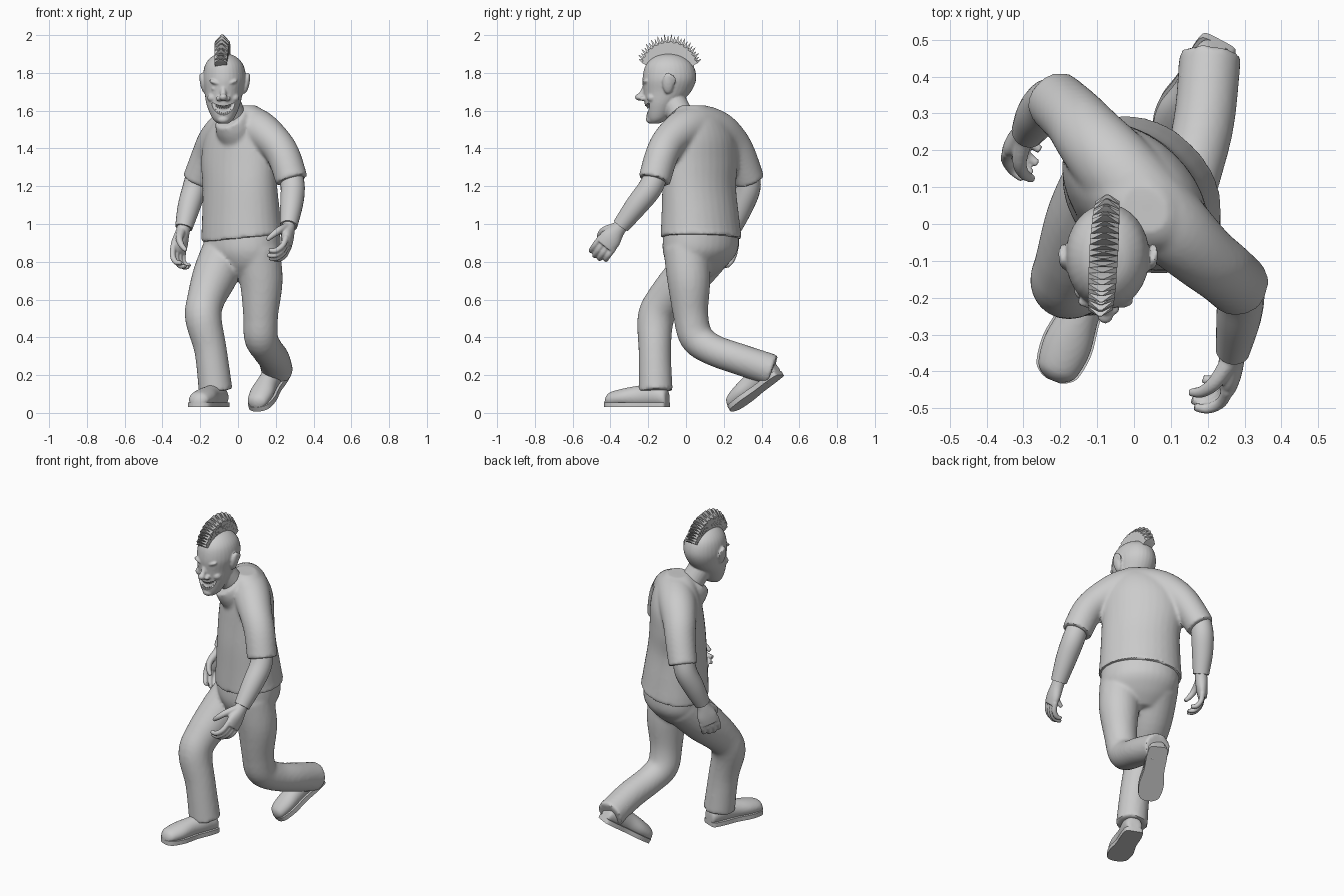
import bpy, bmesh, math
from mathutils import Vector, Matrix

cube = bpy.data.objects.get("Cube")
if cube:
    bpy.data.objects.remove(cube)

GREY = (0.6, 0.6, 0.6, 1)
mat = bpy.data.materials.new("plain grey")
mat.use_nodes = True
mat.diffuse_color = GREY
mat.node_tree.nodes["Principled BSDF"].inputs["Base Color"].default_value = GREY
X, Y, Z = Vector((1, 0, 0)), Vector((0, 1, 0)), Vector((0, 0, 1))


def curve_through(rows, steps=5):
    """Smooth interpolation of station rows."""
    rows = [Vector(r) for r in rows]
    pts = [rows[0]] + rows + [rows[-1]]
    out = []
    for i in range(1, len(pts) - 2):
        a, b, c, d = pts[i - 1:i + 3]
        for k in range(steps):
            t = k / steps
            out.append(0.5 * (2 * b + (c - a) * t + (2 * a - 5 * b + 4 * c - d) * t ** 2
                              + (3 * b - a - 3 * c + d) * t ** 3))
    return out + [rows[-1]]


def skin(bm, rings):
    rings = [[bm.verts.new(p) for p in ring] for ring in rings]
    n = len(rings[0])
    faces = [bm.faces.new((r[i], r[(i + 1) % n], s[(i + 1) % n], s[i]))
             for r, s in zip(rings, rings[1:]) for i in range(n)]
    faces += [bm.faces.new(rings[0][::-1]), bm.faces.new(rings[-1])]
    bmesh.ops.recalc_face_normals(bm, faces=faces)


def ring(c, u, v, n=32):
    return [c + u * math.cos(k * math.tau / n) + v * math.sin(k * math.tau / n) for k in range(n)]


def loft(bm, rows, u, v):
    """Rows are x, y, z and two radii along fixed axes u and v."""
    skin(bm, [ring(Vector(r[:3]), u * max(r[3], .003), v * max(r[4], .003)) for r in curve_through(rows)])


def tube(bm, rows, n=24):
    """Rows are x, y, z and radius; rings follow the path."""
    pts = curve_through([tuple(r) for r in rows])
    rings = []
    for i, p in enumerate(pts):
        t = (Vector(pts[min(i + 1, len(pts) - 1)][:3]) - Vector(pts[max(i - 1, 0)][:3])).normalized()
        u = t.cross(Vector((1, .6, .1))).normalized()
        rings.append(ring(Vector(p[:3]), u * p[3], t.cross(u) * p[3], n))
    skin(bm, rings)


def ball(bm, c, s, roll=0):
    m = Matrix.Translation(c) @ Matrix.Rotation(roll, 4, 'Y') @ Matrix.Diagonal((*s, 1))
    bmesh.ops.create_uvsphere(bm, u_segments=20, v_segments=12, radius=1, matrix=m)


def finish(name, bm, voxel=0, smooth=0, cutter=None, angle=40):
    me = bpy.data.meshes.new(name)
    bm.to_mesh(me)
    bm.free()
    ob = bpy.data.objects.new(name, me)
    bpy.context.scene.collection.objects.link(ob)
    me.materials.append(mat)
    if voxel:
        m = ob.modifiers.new("fuse", 'REMESH')
        m.mode, m.voxel_size = 'VOXEL', voxel
        m = ob.modifiers.new("soften", 'SMOOTH')
        m.factor, m.iterations = 0.5, smooth
    if cutter:
        m = ob.modifiers.new("cut", 'BOOLEAN')
        m.operation, m.object = 'DIFFERENCE', cutter
    if ob.modifiers:
        # bake the modifiers so that shading can be set on the result
        dg = bpy.context.evaluated_depsgraph_get()
        ob.data = bpy.data.meshes.new_from_object(ob.evaluated_get(dg))
        ob.modifiers.clear()
    bpy.ops.object.select_all(action='DESELECT')
    ob.select_set(True)
    bpy.context.view_layer.objects.active = ob
    bpy.ops.object.shade_smooth_by_angle(angle=math.radians(angle))
    return ob


# torso axes: the body is twisted to its right
side = Vector((.72, -.69, 0))
back = Vector((.69, .72, 0))

# shirt: body, one tube through both sleeves and shoulders, neckline
bm = bmesh.new()
loft(bm, [(.022, .08, .925, .238, .193), (.017, .075, 1.05, .23, .18), (.01, .07, 1.2, .225, .164),
          (.003, .08, 1.33, .232, .155), (.01, .08, 1.45, .22, .145), (.02, .065, 1.54, .175, .122),
          (.025, .045, 1.6, .12, .09), (.03, .04, 1.628, .07, .06)], side, back)
for v in bm.verts:
    if v.co.z < .95:
        v.co.z += .1 * (v.co.x - .03)
tube(bm, [(.285, -.168, 1.23, .086), (.242, -.13, 1.36, .088), (.185, -.085, 1.44, .093), (.1, -.005, 1.503, .107),
          (.02, .075, 1.518, .112), (-.06, .165, 1.492, .107), (-.12, .235, 1.435, .096), (-.16, .285, 1.36, .087),
          (-.213, .335, 1.23, .082)])
tube(bm, [(.02, .04, 1.43, .11), (-.02, -.02, 1.52, .103), (-.045, -.052, 1.565, .085)])
finish("shirt", bm, .011, 5)

# trousers
bm = bmesh.new()
loft(bm, [(.022, .08, .965, .222, .176), (.022, .075, .86, .222, .176), (.02, .06, .78, .18, .13),
          (.01, .05, .72, .1, .07)], side, back)
tube(bm, [(-.06, .13, .87, .125), (-.12, .01, .73, .12), (-.17, -.11, .6, .1), (-.183, -.16, .5, .097),
          (-.145, -.165, .33, .086), (-.118, -.16, .115, .09)])
tube(bm, [(.1, 0, .87, .12), (.123, .015, .7, .114), (.12, .025, .52, .093), (.122, .055, .4, .09),
          (.155, .14, .335, .083), (.19, .28, .285, .083), (.207, .46, .225, .084)])
finish("trousers", bm, .011, 5)

# forearms with cuffs, and hands
ARMS = {
    "left": ([(.28, -.15, 1.28, .06), (.29, -.19, 1.19, .064), (.283, -.26, 1.1, .06), (.268, -.345, .99, .046)],
             Vector((-.08, -.6, -.75)), Vector((-.85, .1, 0))),
    "right": ([(-.21, .33, 1.28, .06), (-.23, .33, 1.19, .064), (-.26, .295, 1.09, .06), (-.287, .25, .98, .046)],
              Vector((-.25, -.2, -.95)), Vector((.75, -.6, 0))),
}
HAND = 1.25
for name, (path, d, palm) in ARMS.items():
    bm = bmesh.new()
    tube(bm, path)
    finish(name + "_forearm", bm)
    d = d.normalized()
    palm = (palm - d * palm.dot(d)).normalized()
    thumb = Vector((-.7, -.7, 0))
    thumb = (thumb - d * thumb.dot(d) - palm * thumb.dot(palm)).normalized()
    wrist = Vector(path[-1][:3])
    d, palm, thumb = d * HAND, palm * HAND, thumb * HAND
    bm = bmesh.new()
    loft(bm, [(*(wrist + d * t), a, b) for t, a, b in
              [(-.03, .03, .027), (.02, .032, .028), (.07, .046, .026), (.11, .044, .02)]], thumb, palm)
    # fingers curl towards the palm
    for k, reach in enumerate((.9, 1, .95, .75)):
        base = wrist + d * .1 + thumb * (.036 - .024 * k)
        tube(bm, [(*(base + (d * f + palm * p) * reach), r * HAND) for f, p, r in
                  [(-.01, 0, .013), (.04, .012, .0125), (.07, .042, .0115), (.07, .075, .009)]], 10)
    tube(bm, [(*(wrist + d * f + thumb * s + palm * p), r * HAND) for f, s, p, r in
              [(.02, .015, .005, .02), (.06, .045, .03, .016), (.09, .05, .055, .013), (.11, .04, .08, .009)]], 10)
    finish(name + "_hand", bm, .005, 3)

# shoes: upper and sole share one outline
OUTLINE = [(0, .024, .06), (.03, .046, .1), (.2, .054, .125), (.45, .054, .115), (.7, .066, .1),
           (.9, .057, .082), (.97, .038, .064), (1, .015, .04)]
SHOES = {"right": (Vector((-.088, -.097, .03)), Vector((-.22, -.425, .03))),
         "left": (Vector((.235, .5, .2)), Vector((.1, .245, .008)))}
for name, (heel, toe) in SHOES.items():
    f = (toe - heel).normalized()
    up = (Z - f * Z.dot(f)).normalized()
    lateral = f.cross(up)
    bm = bmesh.new()
    loft(bm, [(*(heel.lerp(toe, t) + up * h / 2), w, h / 2) for t, w, h in OUTLINE], lateral, up)
    tube(bm, [(*(heel.lerp(toe, .2) + up * h), r) for h, r in ((.05, .045), (.11, .052), (.15, .052))])
    finish(name + "_shoe", bm, .007, 3)
    # sole
    bm = bmesh.new()
    edges = curve_through([(t, w + .005) for t, w, h in OUTLINE])
    outline = [heel.lerp(toe, p[0]) + lateral * p[1] for p in edges]
    outline += [heel.lerp(toe, p[0]) - lateral * p[1] for p in reversed(edges)]
    skin(bm, [[p + up * h for p in outline] for h in (0, .026)])
    finish(name + "_sole", bm)

# mouth cutter: a wide grin
CX = -.078
bm = bmesh.new()
GRIN = [(CX + dx, y, z, r) for dx, y, z, r in
        [(-.058, -.188, 1.643, .005), (-.036, -.207, 1.614, .019), (0, -.217, 1.6, .026),
         (.036, -.207, 1.614, .019), (.058, -.188, 1.643, .005)]]
tube(bm, GRIN, 14)
cutter = finish("mouth_cutter", bm)
cutter.hide_render = True

# head with neck, ears, nose, brows and cheeks
bm = bmesh.new()
loft(bm, [(CX, -.165, 1.532, .028, .024), (CX, -.15, 1.56, .058, .056), (CX, -.128, 1.63, .088, .09),
          (-.075, -.1, 1.7, .102, .126), (-.072, -.088, 1.77, .114, .142), (-.073, -.088, 1.84, .102, .126),
          (-.075, -.09, 1.885, .065, .08), (-.076, -.09, 1.905, .015, .02)], X, Y)
tube(bm, [(0, .02, 1.5, .07), (-.03, -.03, 1.58, .068), (-.065, -.08, 1.67, .07)])
tube(bm, [(CX, -.213, 1.735, .012), (CX, -.224, 1.705, .015), (CX, -.236, 1.678, .016), (CX, -.23, 1.655, .012)])
ball(bm, (CX, -.25, 1.672), (.021, .02, .018))
for s in (-1, 1):
    ball(bm, (CX + s * .022, -.228, 1.664), (.017, .018, .013))
    ball(bm, (CX + s * .04, -.21, 1.748), (.038, .018, .012), -s * .35)
    ball(bm, (CX + s * .042, -.2, 1.716), (.022, .014, .012))
    ball(bm, (CX + s * .057, -.18, 1.668), (.028, .027, .024))
    ball(bm, (-.07 + s * .113, -.095, 1.745), (.018, .03, .057), s * .2)
    ball(bm, (-.07 + s * .122, -.083, 1.76), (.008, .03, .035), s * .3)
ball(bm, (CX, -.188, 1.553), (.032, .024, .022))
finish("head", bm, .0055, 2, cutter)
bpy.data.objects.remove(cutter)

# teeth in two rows
bm = bmesh.new()
for row in (-1, 1):
    for k in range(-4, 5):
        x = k * .0098
        bend = (k / 4) ** 2
        bmesh.ops.create_cone(bm, cap_ends=True, segments=6, radius1=.005, radius2=.002, depth=.017,
                              matrix=Matrix.Translation((CX + x, -.204 + .014 * bend,
                                                         1.6 + .014 * bend + row * (.019 - .006 * bend)))
                              @ Matrix.Rotation(math.pi if row > 0 else 0, 4, 'X'))
finish("teeth", bm)

# mohawk: pointed blades packed in a fan over the skull
bm = bmesh.new()
COUNT = 26
for k in range(COUNT):
    t = k / (COUNT - 1)
    a = math.radians(-57 + 116 * t)
    out = Vector((-.03, math.sin(a), math.cos(a))).normalized()
    along = X.cross(out).normalized()
    root = Vector((-.09 + .02 * t, -.09 + .11 * math.sin(a), 1.77 + .11 * math.cos(a)))
    tall = .08 + .036 * math.sin(math.pi * t) + (.008 if k % 2 else 0)
    w = .033 + .006 * math.sin(math.pi * t)
    low, high = ([root + out * tall * h + X * sx * w * q + along * sy * d
                  for sx, sy in ((-1, -1), (1, -1), (1, 1), (-1, 1))]
                 for h, q, d in ((0, .9, .006), (.7, 1, .008)))
    tip = [root + out * tall + X * sx * .004 + along * sy * .001
           for sx, sy in ((-1, -1), (1, -1), (1, 1), (-1, 1))]
    skin(bm, [low, high, tip])
finish("mohawk", bm, angle=20)
